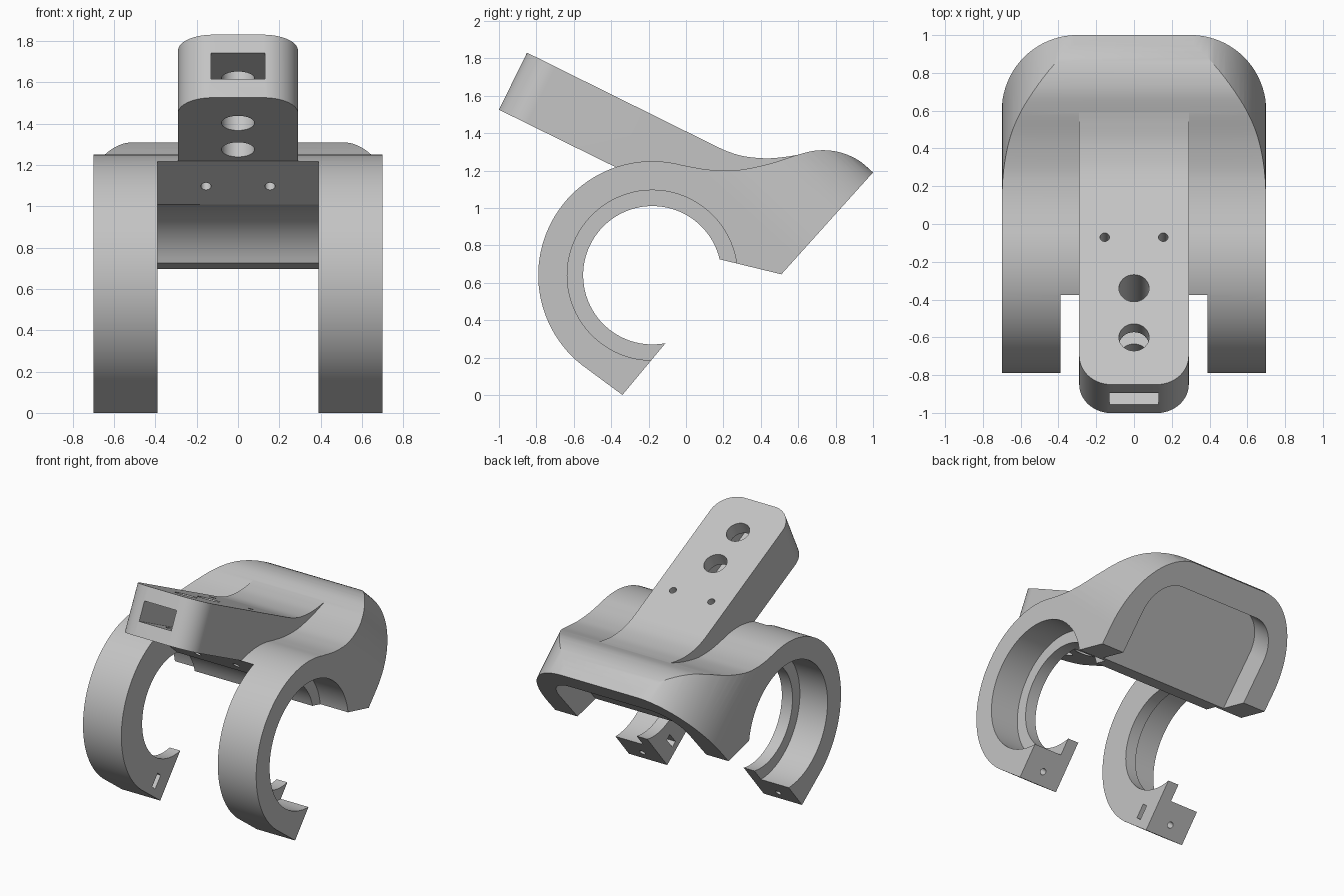
import bpy, bmesh, math
from mathutils import Vector as V

if "Cube" in bpy.data.objects:
    bpy.data.objects.remove(bpy.data.objects["Cube"])

grey = bpy.data.materials.new("plain_grey")
grey.diffuse_color = (0.55, 0.55, 0.55, 1)
grey.use_nodes = True
grey.node_tree.nodes["Principled BSDF"].inputs["Base Color"].default_value = grey.diffuse_color

# Frames: (U axis, V axis, extrusion axis)
SIDE = (V((0, 1, 0)), V((0, 0, 1)), V((1, 0, 0)))
ALONG, UP = V((0, .896, -.444)), V((0, .444, .896))      # handle directions
PLAN = (V((1, 0, 0)), ALONG, UP)
FRONT = (V((1, 0, 0)), UP, ALONG)
RISE, OUT = V((0, .668, .744)), V((0, .744, -.668))      # slanted back face
SLANT = (V((1, 0, 0)), RISE, OUT)
TIP = V((0, -.85, 1.83))                                 # handle top front edge
BACK = V((0, 1, 1.19))                                   # slanted face top edge
O = V((0, 0, 0))
CY, CZ = -.18, .64                                       # ring centre


def prism(name, pts, frame, origin, w0, w1):
    """Extrude a 2D outline between two depths of a frame."""
    u, v, w = frame
    bm = bmesh.new()
    low = [bm.verts.new(origin + u * a + v * b + w * w0) for a, b in pts]
    high = [bm.verts.new(origin + u * a + v * b + w * w1) for a, b in pts]
    bm.faces.new(low)
    bm.faces.new(high[::-1])
    n = len(pts)
    for i in range(n):
        j = (i + 1) % n
        bm.faces.new((low[i], high[i], high[j], low[j]))
    bmesh.ops.recalc_face_normals(bm, faces=bm.faces)
    me = bpy.data.meshes.new(name)
    bm.to_mesh(me)
    bm.free()
    me.materials.append(grey)
    ob = bpy.data.objects.new(name, me)
    bpy.context.collection.objects.link(ob)
    return ob


def arc(cx, cy, rx, a0, a1, n, ry=None):
    ry = ry or rx
    angs = [math.radians(a0 + (a1 - a0) * i / n) for i in range(n + 1)]
    return [(cx + rx * math.cos(a), cy + ry * math.sin(a)) for a in angs]


def circle(cx, cy, r, n=32):
    return arc(cx, cy, r, 0, 360, n)[:-1]


def box(cx, cy, w, h):
    return [(cx - w / 2, cy - h / 2), (cx + w / 2, cy - h / 2),
            (cx + w / 2, cy + h / 2), (cx - w / 2, cy + h / 2)]


def spline(p, n=5):
    """Smooth curve through the points."""
    p = [V(q) for q in p]
    p = [2 * p[0] - p[1]] + p + [2 * p[-1] - p[-2]]
    out = []
    for a, b, c, d in zip(p, p[1:], p[2:], p[3:]):
        for i in range(n):
            t = i / n
            out.append(tuple(.5 * (2 * b + (c - a) * t + (2 * a - 5 * b + 4 * c - d) * t * t
                                   + (3 * b - a - 3 * c + d) * t ** 3)))
    return out + [tuple(p[-2])]


def arch(half, top, bottom, rx, ry):
    """Outline with elliptical upper corners and square lower ones."""
    right = arc(half - rx, top - ry, rx, 0, 90, 20, ry)
    left = arc(rx - half, top - ry, rx, 90, 180, 20, ry)
    return [(half, bottom)] + right + left + [(-half, bottom)]


def boolean(ob, tool, op="DIFFERENCE"):
    m = ob.modifiers.new("bool", "BOOLEAN")
    m.operation, m.solver, m.object = op, "EXACT", tool
    bpy.context.view_layer.objects.active = ob
    bpy.ops.object.modifier_apply(modifier=m.name)
    bpy.data.objects.remove(tool)


# Clamp body: ring and rear hump in one side profile
hump = spline([(-.022, 1.229), (.1, 1.207), (.2, 1.2), (.3, 1.205), (.45, 1.237), (.6, 1.285),
               (.71, 1.308), (.82, 1.298), (.92, 1.256), (1, 1.19)])
profile = ([(-.34, 0)] + arc(CY, CZ, .61, 235, 75, 48)[:-1] + hump
           + [(.51, .645)] + arc(CY, CZ, .37, 13.3, 281, 64))
body = prism("clamp_body", profile, SIDE, O, -.8, .8)

# Trim width and round the rear corners
boolean(body, prism("trim", arch(.7, 0.0005, -3, .4, .6), SLANT, BACK, -3, 1), "INTERSECT")

# Open the gap between the two arms
gap = [(-.44, 1.274), (-.14, 1.005), (-.14, .5), (.05, .3), (.05, -.2), (-1, -.2), (-1, 1.3)]
boolean(body, prism("gap", gap, SIDE, O, -.39, .39))

# Wider bore on the outer side of each arm
for s in (-1, 1):
    boolean(body, prism("recess", circle(CY, CZ, .455, 80), SIDE, O, s * .476, s * .95))

# Hollow in the slanted rear face
boolean(body, prism("hollow", arch(.52, -.18, -1, .2, .25), SLANT, BACK, -.19, .3))

# Nut slots and screw holes in the arm ends
NUT = V((0, -.385, .16))
ENDS = (V((0, .65, .76)), V((0, -.76, .65)), V((1, 0, 0)))
SCREW = (V((1, 0, 0)), V((0, .65, .76)), V((0, .76, -.65)))
for s in (-1, 1):
    boolean(body, prism("nut_slot", box(0, 0, .1, .045), ENDS, NUT, s * .35, s * .6))
    boolean(body, prism("screw", circle(s * .55, 0, .022, 16), SCREW, NUT, -.06, .3))

# Handle with rounded front corners, blended into the hump
blend = spline([(.15, 1.335), (.22, 1.303), (.31, 1.276), (.43, 1.265), (.53, 1.273), (.6, 1.284)])
side = [(-1, 1.525), (-.85, 1.83)] + blend + [(.6, 1.15), (.2, 1.1), (-.1, 1.12), (-.36, 1.21)]
handle = prism("handle", side, SIDE, O, -.4, .4)
plan = [(a, -b) for a, b in arch(.29, 0, -2.2, .17, .17)]
boolean(handle, prism("trim", plan, PLAN, TIP, -2, 2), "INTERSECT")
boolean(body, handle, "UNION")

# Front slot, two large holes and two small holes in the handle
boolean(body, prism("slot", box(0, -.17, .26, .14), FRONT, TIP, -.1, .6))
for y in (-.6, -.34):
    boolean(body, prism("hole", circle(0, (y + .85) / .896, .08), PLAN, TIP, -.6, .1))
for s in (-1, 1):
    boolean(body, prism("hole", circle(s * .155, .78 / .896, .025, 20), PLAN, TIP, -.55, .1))

# Smooth curves, sharp edges
bpy.ops.object.select_all(action="DESELECT")
body.select_set(True)
bpy.context.view_layer.objects.active = body
bpy.ops.object.shade_smooth_by_angle(angle=math.radians(25))
